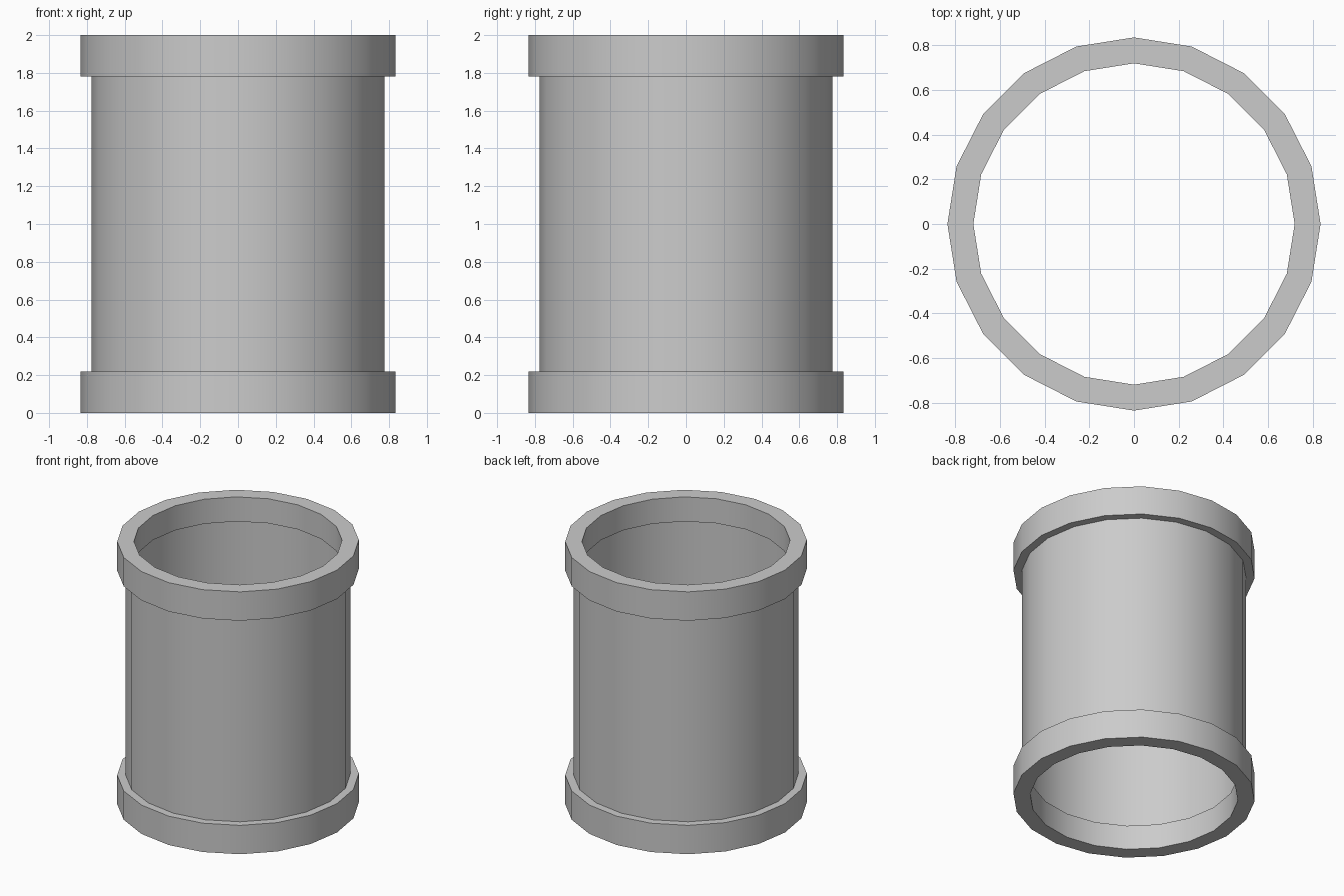
import bpy, bmesh, math

if "Cube" in bpy.data.objects:
    bpy.data.objects.remove(bpy.data.objects["Cube"])

SIDES = 20
R_OUT, R_TUBE, R_IN = 0.835, 0.7765, 0.719


def lathe(name, profile):
    """Revolve an open (r, z) profile, listed from bottom to top on its outer side."""
    bm = bmesh.new()
    rings = []
    for r, z in profile:
        rings.append([bm.verts.new((r * math.cos(2 * math.pi * i / SIDES),
                                    r * math.sin(2 * math.pi * i / SIDES), z))
                      for i in range(SIDES)])
    for a, b in zip(rings, rings[1:]):
        for i in range(SIDES):
            j = (i + 1) % SIDES
            bm.faces.new((a[i], a[j], b[j], b[i]))
    mesh = bpy.data.meshes.new(name)
    bm.to_mesh(mesh)
    bm.free()
    obj = bpy.data.objects.new(name, mesh)
    bpy.context.collection.objects.link(obj)
    bpy.ops.object.select_all(action='DESELECT')
    obj.select_set(True)
    bpy.context.view_layer.objects.active = obj
    bpy.ops.object.shade_smooth_by_angle(angle=math.radians(30))
    return obj


# Thin pipe wall running the full height
lathe("pipe_wall", [(R_TUBE, 0), (R_TUBE, 2)])

# Collars wrap the wall, a little taller outside than inside
collar = [(R_TUBE, 0.187), (R_IN, 0.187), (R_IN, 0),
          (R_OUT, 0), (R_OUT, 0.22), (R_TUBE, 0.22)]
lathe("bottom_collar", collar)
lathe("top_collar", [(r, 2 - z) for r, z in reversed(collar)])
